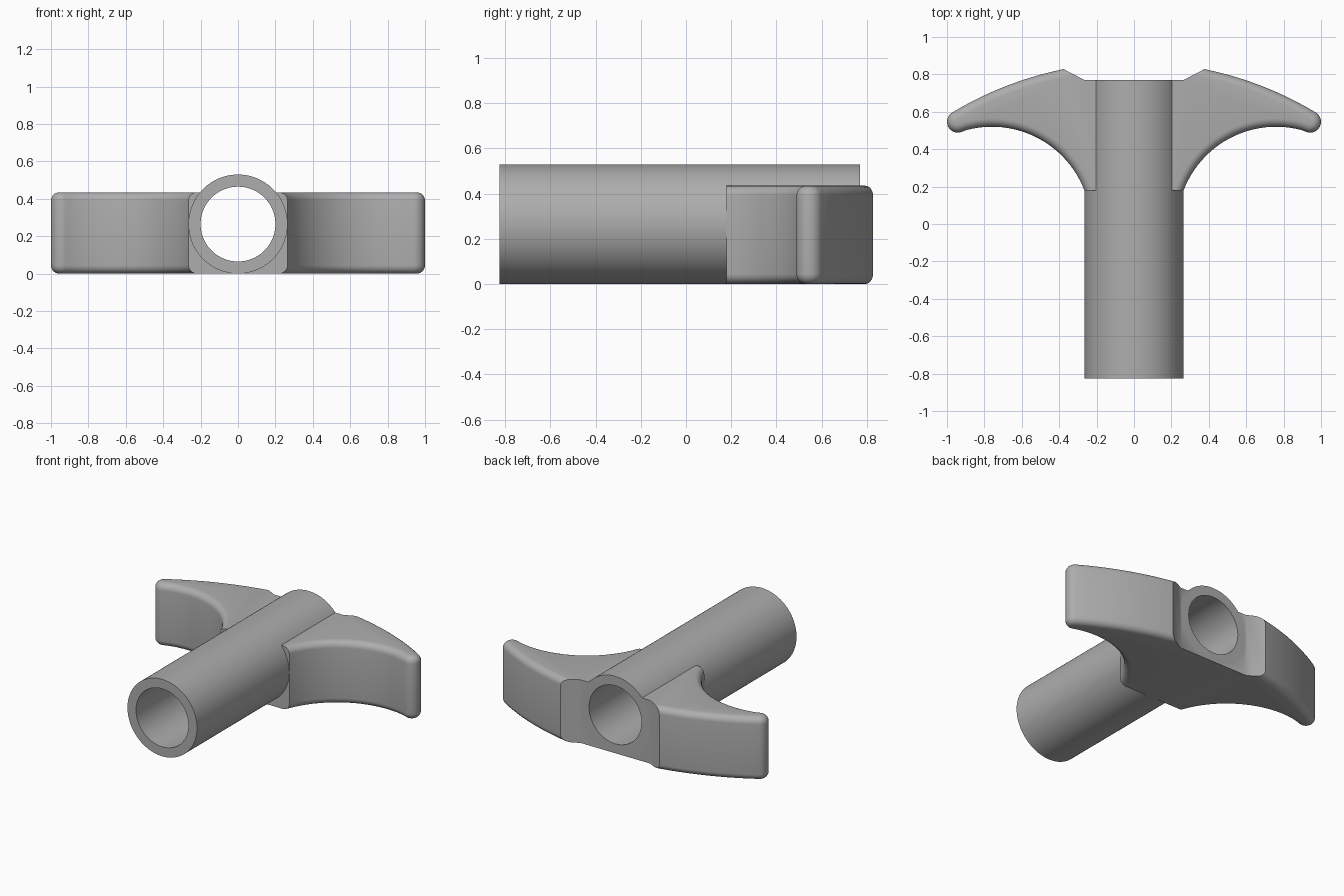
import bpy, bmesh, math

if "Cube" in bpy.data.objects:
    bpy.data.objects.remove(bpy.data.objects["Cube"])

grey = bpy.data.materials.new("grey metal")
grey.diffuse_color = (0.42, 0.42, 0.42, 1)
grey.use_nodes = True
grey.node_tree.nodes["Principled BSDF"].inputs["Base Color"].default_value = grey.diffuse_color

TUBE_R, BORE_R, TUBE_Z = 0.265, 0.2, 0.265
FRONT, BACK = -0.825, 0.77
HEIGHT, FILLET = 0.435, 0.045


def finish(name, bm):
    bmesh.ops.recalc_face_normals(bm, faces=bm.faces)
    me = bpy.data.meshes.new(name)
    bm.to_mesh(me)
    bm.free()
    ob = bpy.data.objects.new(name, me)
    bpy.context.collection.objects.link(ob)
    me.materials.append(grey)
    return ob


def loft(name, loops, caps=True, closed=False):
    """Skin a list of equal-length closed loops of points."""
    bm = bmesh.new()
    rings = [[bm.verts.new(p) for p in loop] for loop in loops]
    pairs = list(zip(rings, rings[1:])) + ([(rings[-1], rings[0])] if closed else [])
    for a, b in pairs:
        for i in range(len(a)):
            j = (i + 1) % len(a)
            bm.faces.new((a[i], a[j], b[j], b[i]))
    if caps:
        bm.faces.new(rings[0])
        bm.faces.new(rings[-1])
    return finish(name, bm)


def circle(r, y, n=96):
    return [(r * math.cos(2 * math.pi * i / n), y,
             TUBE_Z + r * math.sin(2 * math.pi * i / n)) for i in range(n)]


def arc(cx, cy, r, a0, a1, n):
    angles = [math.radians(a0 + (a1 - a0) * i / n) for i in range(n + 1)]
    return [(cx + r * math.cos(a), cy + r * math.sin(a)) for a in angles]


def outline(inset):
    """Plan of the grip: crown arc, round tip, concave underside; mirrored."""
    half = arc(0, -1.02, 1.886 - inset, 90, 59, 16)
    half += arc(0.942, 0.5466, 0.058 - inset, 59, -108, 14)[1:]
    half += arc(0.76, -0.01, 0.53 + inset, 72, 166, 28)[1:]
    return half + [(-x, y) for x, y in reversed(half[1:])]


# Hollow shaft
shaft = loft("shaft", [circle(TUBE_R, FRONT), circle(TUBE_R, BACK),
                       circle(BORE_R, BACK), circle(BORE_R, FRONT)],
             caps=False, closed=True)

# Winged grip with rounded top and bottom rims
steps = [math.radians(90 * i / 6) for i in range(7)]
rim = [(FILLET * (1 - math.sin(a)), FILLET * (1 - math.cos(a))) for a in steps]
levels = rim + [(ins, HEIGHT - z) for ins, z in reversed(rim)]
grip = loft("wing_grip", [[(x, y, z) for x, y in outline(ins)] for ins, z in levels])

# Trim shape: flat front end, flat back with sloping shoulders
trim = [(-1.2, 0.18), (1.2, 0.18), (1.2, 1.2), (1.09, 1.2), (0.265, BACK),
        (-0.265, BACK), (-1.09, 1.2), (-1.2, 1.2)]
trim_block = loft("trim_cutter", [[(x, y, z) for x, y in trim] for z in (-0.5, 1)])
# Seat for the shaft
seat = loft("seat_cutter", [circle(0.26, -1), circle(0.26, 1.2)])

for cutter, op in ((trim_block, 'INTERSECT'), (seat, 'DIFFERENCE')):
    mod = grip.modifiers.new(cutter.name, 'BOOLEAN')
    mod.operation, mod.object, mod.solver = op, cutter, 'EXACT'
    bpy.ops.object.select_all(action='DESELECT')
    bpy.context.view_layer.objects.active = grip
    grip.select_set(True)
    bpy.ops.object.modifier_apply(modifier=mod.name)
    bpy.data.objects.remove(cutter)

for ob in (shaft, grip):
    bpy.ops.object.select_all(action='DESELECT')
    bpy.context.view_layer.objects.active = ob
    ob.select_set(True)
    bpy.ops.object.shade_smooth_by_angle(angle=math.radians(30))
